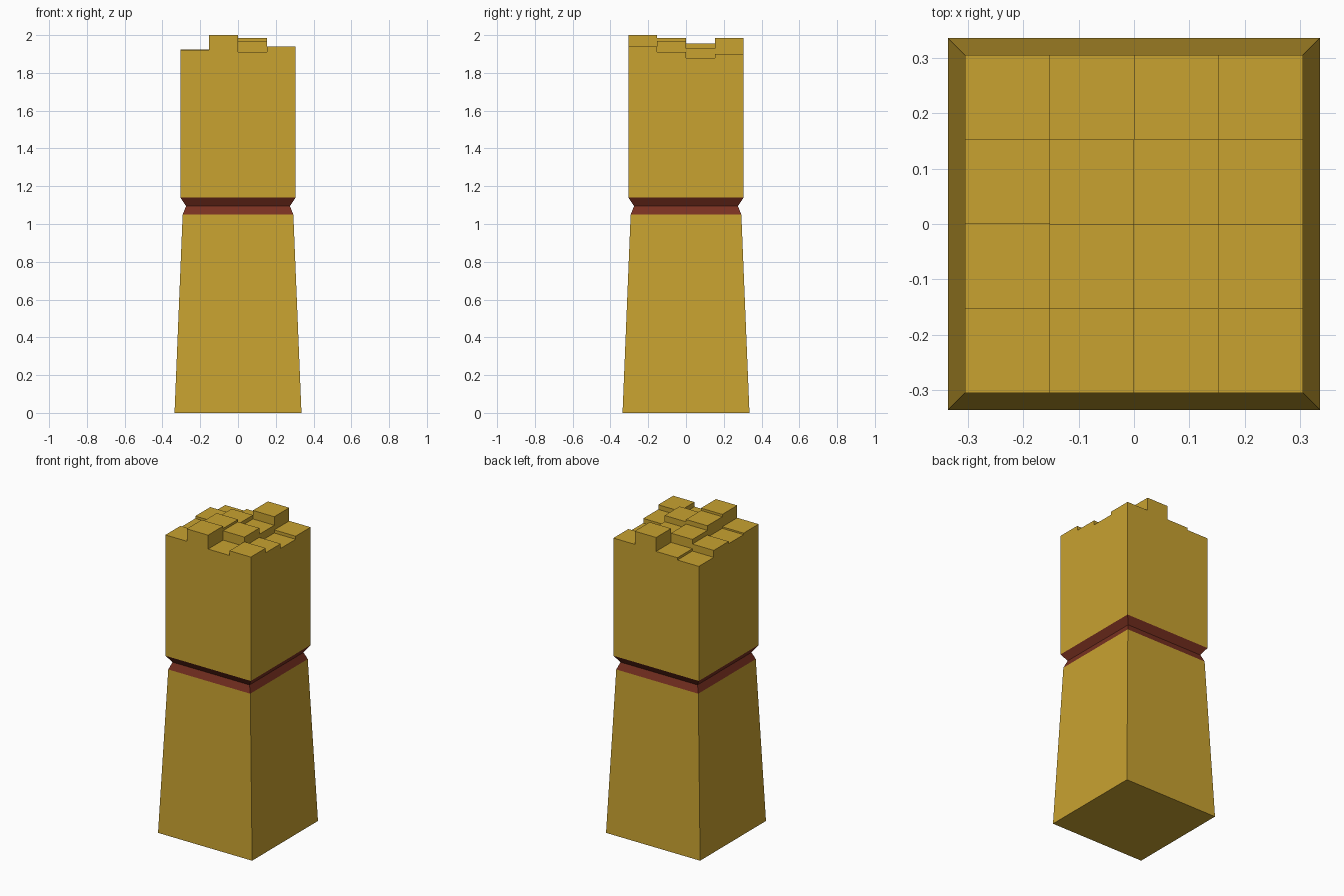
import bpy, bmesh

if "Cube" in bpy.data.objects:
    bpy.data.objects.remove(bpy.data.objects["Cube"])


def material(name, rgb):
    m = bpy.data.materials.new(name)
    m.diffuse_color = (*rgb, 1)
    m.use_nodes = True
    m.node_tree.nodes["Principled BSDF"].inputs["Base Color"].default_value = m.diffuse_color
    return m


def finish(name, bm, mat):
    bmesh.ops.remove_doubles(bm, verts=bm.verts, dist=1e-5)
    me = bpy.data.meshes.new(name)
    bm.to_mesh(me)
    bm.free()
    me.materials.append(mat)
    ob = bpy.data.objects.new(name, me)
    bpy.context.collection.objects.link(ob)
    return ob


def quad(bm, pts):
    bm.faces.new([bm.verts.new(p) for p in pts])


def square_loft(name, profile, mat, bottom=False):
    """Stack of square rings given as (half width, z)."""
    bm = bmesh.new()
    rings = [[bm.verts.new((sx * r, sy * r, z))
              for sx, sy in ((-1, -1), (1, -1), (1, 1), (-1, 1))] for r, z in profile]
    for a, b in zip(rings, rings[1:]):
        for i in range(4):
            j = (i + 1) % 4
            bm.faces.new((a[i], a[j], b[j], b[i]))
    if bottom:
        bm.faces.new(rings[0][::-1])
    return finish(name, bm, mat)


gold = material("gold", (0.58, 0.36, 0.03))
red = material("dark_red", (0.19, 0.03, 0.015))

# Tapered lower shaft and pinched red band
square_loft("lower_shaft", [(0.336, 0), (0.293, 1.05)], gold, bottom=True)
square_loft("neck_band", [(0.293, 1.05), (0.275, 1.095), (0.305, 1.14)], red)

# Upper block with a 4 x 4 stepped top; rows run front to back, columns left to right
heights = [[1.92, 2.00, 1.91, 1.94],
           [1.91, 1.985, 1.97, 1.91],
           [1.925, 1.955, 1.93, 1.88],
           [1.88, 1.895, 1.985, 1.90]]
R, BASE, N = 0.305, 1.14, 4
edge = [-R + 2 * R * i / N for i in range(N + 1)]


def height(i, j):
    return heights[j][i] if 0 <= i < N and 0 <= j < N else BASE


bm = bmesh.new()
for j in range(N):
    for i in range(N):
        h = height(i, j)
        x0, x1, y0, y1 = edge[i], edge[i + 1], edge[j], edge[j + 1]
        quad(bm, [(x0, y0, h), (x1, y0, h), (x1, y1, h), (x0, y1, h)])
        # Walls down to each lower neighbour
        for di, dj, a, b in ((0, -1, (x0, y0), (x1, y0)), (1, 0, (x1, y0), (x1, y1)),
                             (0, 1, (x1, y1), (x0, y1)), (-1, 0, (x0, y1), (x0, y0))):
            low = height(i + di, j + dj)
            if low < h:
                quad(bm, [(*a, low), (*b, low), (*b, h), (*a, h)])
finish("upper_block", bm, gold)
